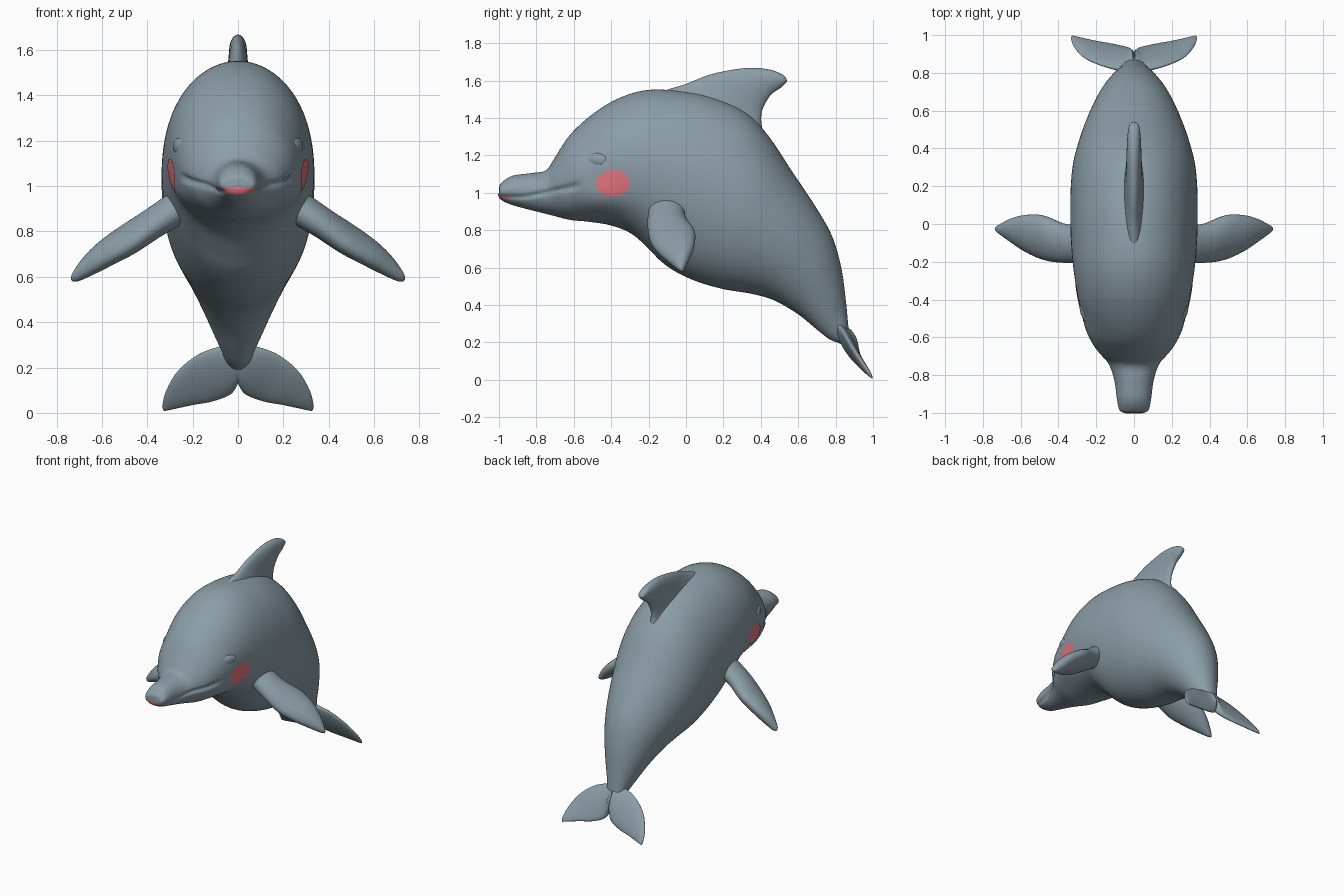
import bpy, bmesh, math
from mathutils import Vector
from mathutils.bvhtree import BVHTree

if "Cube" in bpy.data.objects:
    bpy.data.objects.remove(bpy.data.objects["Cube"])


def material(name, rgb):
    m = bpy.data.materials.new(name)
    m.diffuse_color = (*rgb, 1)
    m.use_nodes = True
    m.node_tree.nodes["Principled BSDF"].inputs["Base Color"].default_value = m.diffuse_color
    return m


GREY = material("blue_grey", (0.26, 0.34, 0.39))
PINK = material("pink", (0.80, 0.18, 0.21))


def add_object(name, bm, mat, mirror=False):
    bmesh.ops.recalc_face_normals(bm, faces=bm.faces)
    me = bpy.data.meshes.new(name)
    bm.to_mesh(me)
    bm.free()
    me.materials.append(mat)
    for p in me.polygons:
        p.use_smooth = True
    ob = bpy.data.objects.new(name, me)
    bpy.context.collection.objects.link(ob)
    if mirror:
        ob.modifiers.new("mirror", 'MIRROR').use_mirror_merge = False
    return ob


def catmull(rows, steps):
    """Smooth curve through rows of numbers."""
    out = []
    last = len(rows) - 1
    for i in range(last):
        p0, p1, p2, p3 = (rows[max(0, min(last, i + k))] for k in (-1, 0, 1, 2))
        for s in range(steps):
            t = s / steps
            out.append([0.5 * (2 * b + (c - a) * t + (2 * a - 5 * b + 4 * c - d) * t * t
                               + (3 * b - a - 3 * c + d) * t ** 3)
                        for a, b, c, d in zip(p0, p1, p2, p3)])
    out.append(list(rows[-1]))
    return out


def loft(sections, sides=40, steps=6):
    """Oval sections, each from edge point a to edge point b with a half thickness."""
    rows = catmull(sections, steps)
    mids = [(Vector(r[0:3]) + Vector(r[3:6])) / 2 for r in rows]
    bm = bmesh.new()
    rings = []
    for i, r in enumerate(rows):
        half = (Vector(r[0:3]) - Vector(r[3:6])) / 2
        along = mids[min(i + 1, len(mids) - 1)] - mids[max(i - 1, 0)]
        side = half.cross(along).normalized() * max(r[6], 0.002)
        rings.append([bm.verts.new(mids[i] + half * math.cos(a) + side * math.sin(a))
                      for a in (2 * math.pi * k / sides for k in range(sides))])
    for A, B in zip(rings, rings[1:]):
        for k in range(sides):
            n = (k + 1) % sides
            bm.faces.new((A[k], A[n], B[n], B[k]))
    bm.faces.new(rings[0])
    bm.faces.new(rings[-1])
    return bm


def in_profile(rows):
    """Side-view sections (y, z, y, z, half width) placed on the centre plane."""
    return [(0, a, b, 0, c, d, w) for a, b, c, d, w in rows]


def bump(value, centre, width):
    return math.exp(-((value - centre) / width) ** 2)


# Body: back point, belly point, half width, from beak to tail
body = loft(in_profile([
    (-1.00, 1.015, -1.00, 0.985, .035), (-.99, 1.05, -.985, .96, .075),
    (-.93, 1.09, -.93, .935, .090), (-.83, 1.105, -.82, .905, .105),
    (-.75, 1.12, -.72, .88, .14), (-.70, 1.19, -.62, .855, .20),
    (-.62, 1.31, -.52, .845, .25), (-.50, 1.42, -.40, .825, .283),
    (-.36, 1.505, -.29, .78, .308), (-.20, 1.55, -.20, .70, .325),
    (0.0, 1.54, -.13, .63, .335), (.16, 1.505, -.05, .575, .337),
    (.32, 1.43, .06, .525, .335), (.44, 1.305, .20, .485, .322),
    (.57, 1.11, .35, .46, .283), (.69, .93, .47, .425, .236),
    (.78, .77, .60, .35, .18), (.83, .60, .71, .26, .122),
    (.855, .42, .77, .215, .08), (.87, .27, .82, .195, .055),
    (.885, .20, .85, .18, .03)]), sides=96)

# Full cheeks, a narrower brow and a smiling crease along the mouth
for v in body.verts:
    x, y, z = v.co
    v.co.x *= 1 + 0.13 * bump(y, -.45, .13) * bump(z, .94, .09)
    v.co.x *= 1 - 0.05 * bump(y, -.58, .12) * bump(z, 1.28, .1)
    if y < -0.55:
        line = 0.977 + 0.055 * max(0, (y + 0.87) / 0.27)
        v.co.x *= 1 - 0.10 * min(1, (-0.55 - y) / 0.05) * bump(z, line, .013)
body.normal_update()
tree = BVHTree.FromBMesh(body)
add_object("body", body, GREY)

# Dorsal fin: leading edge, trailing edge, half thickness
add_object("dorsal_fin", loft(in_profile([
    (-.22, 1.46, .43, 1.24, .12), (-.14, 1.535, .405, 1.36, .065),
    (0.0, 1.582, .403, 1.415, .049), (.14, 1.635, .415, 1.46, .043),
    (.32, 1.667, .455, 1.525, .039), (.44, 1.66, .505, 1.56, .034),
    (.51, 1.635, .537, 1.59, .024), (.535, 1.615, .54, 1.60, .008)])), GREY)

# Flippers: thick blades, slightly raised at the rear
add_object("flippers", loft([
    (.25, -.20, .895, .25, -.01, .935, .075), (.36, -.205, .82, .37, .0, .865, .066),
    (.47, -.19, .735, .49, .045, .80, .062), (.57, -.145, .675, .59, .045, .735, .054),
    (.65, -.09, .627, .66, .025, .675, .042), (.71, -.045, .59, .717, -.005, .612, .024),
    (.73, -.025, .58, .732, -.015, .588, .008)]), GREY, mirror=True)

# Tail flukes
add_object("tail_flukes", loft([
    (0, .83, .285, 0, .905, .14, .045), (.06, .815, .295, .03, .928, .085, .036),
    (.17, .84, .26, .11, .95, .052, .025), (.265, .882, .185, .20, .967, .035, .019),
    (.318, .94, .095, .28, .985, .018, .014), (.334, .985, .03, .325, .996, .008, .006)]),
    GREY, mirror=True)

# Closed eyelids
bm = bmesh.new()
bmesh.ops.create_uvsphere(bm, u_segments=24, v_segments=16, radius=1)
for v in bm.verts:
    a, b, c = v.co
    v.co = (.250 + .032 * a + .02 * b, -.475 + .06 * b, 1.175 + .04 * c)
add_object("eyelids", bm, GREY, mirror=True)


def patch(name, centre, u, v, ray, mirror=False, rings=8, sides=40):
    """Thin oval plate projected on to the body along a ray."""
    centre, u, v, ray = map(Vector, (centre, u, v, ray))

    def spot(r, a):
        p = centre + u * (r * math.cos(a)) + v * (r * math.sin(a))
        hit = tree.ray_cast(p, ray)[0] or tree.find_nearest(p)[0]
        return bm.verts.new(hit - ray * 0.004)

    bm = bmesh.new()
    mid = spot(0, 0)
    loops = [[spot((j + 1) / rings, 2 * math.pi * k / sides) for k in range(sides)]
             for j in range(rings)]
    for k in range(sides):
        n = (k + 1) % sides
        bm.faces.new((mid, loops[0][k], loops[0][n]))
        for A, B in zip(loops, loops[1:]):
            bm.faces.new((A[k], B[k], B[n], A[n]))
    ob = add_object(name, bm, PINK, mirror)
    # Face the plate outwards
    if ob.data.polygons[0].normal.dot(ray) > 0:
        ob.data.flip_normals()


# Blushing cheeks and tongue
patch("cheek_blush", (1, -.39, 1.05), (0, .09, .01), (0, -.01, .07), (-1, 0, 0), mirror=True)
patch("tongue", (0, -1.1, .981), (.076, 0, 0), (0, 0, .015), (0, 1, 0))
